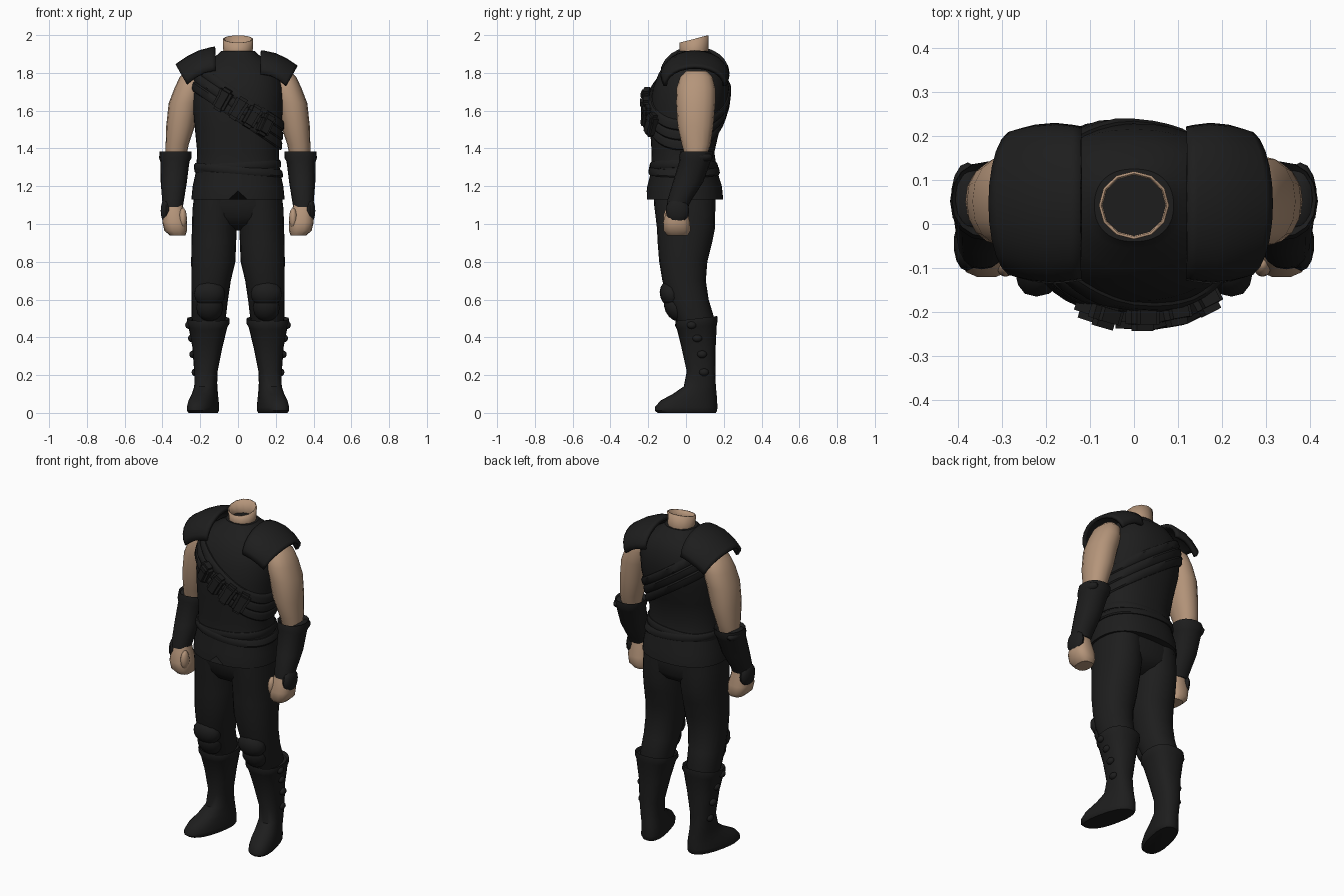
import bpy, bmesh, math
from mathutils import Vector, Matrix

if "Cube" in bpy.data.objects:
    bpy.data.objects.remove(bpy.data.objects["Cube"])


def material(name, rgb):
    m = bpy.data.materials.new(name)
    m.diffuse_color = (*rgb, 1)
    m.use_nodes = True
    m.node_tree.nodes["Principled BSDF"].inputs["Base Color"].default_value = m.diffuse_color
    return m


DARK = material("charcoal cloth", (0.0125, 0.0125, 0.0125))
SKIN = material("tan skin", (0.46, 0.30, 0.195))


def finish(bm, name, mat, mirror=False, angle=40):
    bmesh.ops.recalc_face_normals(bm, faces=bm.faces)
    me = bpy.data.meshes.new(name)
    bm.to_mesh(me)
    bm.free()
    me.materials.append(mat)
    me.shade_smooth()
    me.set_sharp_from_angle(angle=math.radians(angle))
    ob = bpy.data.objects.new(name, me)
    bpy.context.collection.objects.link(ob)
    if mirror:
        ob.modifiers.new("mirror", 'MIRROR').use_mirror_merge = False
    return ob


def unit(t, e):
    c, s = math.cos(t), math.sin(t)
    return (math.copysign(abs(c) ** (2 / e), c), math.copysign(abs(s) ** (2 / e), s))


def loft(name, rings, mat, n=20, e=2.2, mirror=False, caps=True, tweak=None):
    """Rings are (z, centre x, half width, front y, back y)."""
    bm = bmesh.new()
    rows = []
    for z, cx, rx, y0, y1 in rings:
        row = []
        for i in range(n):
            a, b = unit(2 * math.pi * i / n, e)
            p = Vector((cx + rx * a, (y0 + y1) / 2 + (y1 - y0) / 2 * b, z))
            row.append(bm.verts.new(tweak(p) if tweak else p))
        rows.append(row)
    for r, s in zip(rows, rows[1:]):
        for i in range(n):
            j = (i + 1) % n
            bm.faces.new((r[i], r[j], s[j], s[i]))
    if caps:
        bm.faces.new(rows[0])
        bm.faces.new(rows[-1])
    return finish(bm, name, mat, mirror)


def ball(name, c, r, mat, tilt=0.0):
    bm = bmesh.new()
    bmesh.ops.create_uvsphere(bm, u_segments=14, v_segments=8, radius=1)
    bm.transform(Matrix.Translation(c) @ Matrix.Rotation(tilt, 4, 'X') @ Matrix.Diagonal((*r, 1)))
    return finish(bm, name, mat, True)


# Vest body
TORSO = [(1.13, 0, .247, -.208, .197), (1.2, 0, .24, -.205, .19), (1.28, 0, .222, -.185, .165),
         (1.38, 0, .216, -.182, .15), (1.5, 0, .228, -.19, .178), (1.62, 0, .24, -.19, .217),
         (1.72, 0, .24, -.175, .228), (1.8, 0, .22, -.143, .215), (1.86, 0, .165, -.1, .185),
         (1.895, 0, .11, -.055, .145), (1.915, 0, .09, -.04, .125)]


def hem_notch(p):
    if p.z < 1.14 and p.y < 0 and abs(p.x) < .02:
        p.z += .045
    return p


loft("vest", TORSO, DARK, n=40, e=2.3, tweak=hem_notch)


def torso_point(t, z0, slope, out=0.0):
    """Point on the vest at angle t, on the plane z = z0 + slope * x."""
    a, b = unit(t, 2.3)
    z = z0
    for _ in range(8):
        for lo, hi in zip(TORSO, TORSO[1:]):
            if lo[0] <= z <= hi[0]:
                break
        k = min(1, max(0, (z - lo[0]) / (hi[0] - lo[0])))
        rx, y0, y1 = [lo[q] + (hi[q] - lo[q]) * k for q in (2, 3, 4)]
        p = Vector(((rx + out) * a, (y0 + y1) / 2 + ((y1 - y0) / 2 + out) * b, z))
        z = (z + z0 + slope * p.x) / 2
    return p


# Straps that wrap the vest
def band(name, z0, slope, half, thick, n=48):
    bm = bmesh.new()
    prof = [(-half, -.012), (-half, thick * .5), (-half * .6, thick), (half * .6, thick),
            (half, thick * .5), (half, -.012)]
    rows = [[bm.verts.new(torso_point(2 * math.pi * i / n, z0 + h, slope, o)) for h, o in prof]
            for i in range(n)]
    for i in range(n):
        r, s = rows[i], rows[(i + 1) % n]
        for k in range(6):
            m = (k + 1) % 6
            bm.faces.new((r[k], r[m], s[m], s[k]))
    finish(bm, name, DARK)


for i, dz in enumerate((-.055, 0, .055)):
    band(f"bandolier_strap_{i}", 1.625 + dz, -.68, .028, .014)
band("belt_upper", 1.305, .06, .02, .008)
band("belt_lower", 1.285, -.08, .02, .012)

# Pouches along the bandolier
for i, x in enumerate((-.075, 0, .07, .14)):
    t = -math.pi / 2 + math.copysign(math.asin((abs(x) / .24) ** 1.15), x)
    p = torso_point(t, 1.61, -.6, .012)
    along = torso_point(t + .06, 1.61, -.6, .012) - torso_point(t - .06, 1.61, -.6, .012)
    along.normalize()
    out = Vector((p.x * .8, -.19, 0))
    out = (out - along * out.dot(along)).normalized()
    up = out.cross(along)
    frame = Matrix((along, out, up)).transposed().to_4x4()
    bm = bmesh.new()
    for size, off in (((.07, .056, .125), (0, .008, 0)), ((.074, .062, .055), (0, .01, .038))):
        part = bmesh.ops.create_cube(bm, size=1)["verts"]
        m = Matrix.Translation(p) @ frame @ Matrix.Translation(off) @ Matrix.Diagonal((*size, 1))
        bmesh.ops.transform(bm, matrix=m, verts=part)
    bmesh.ops.bevel(bm, geom=bm.edges[:], offset=.015, segments=2, affect='EDGES')
    finish(bm, f"pouch_{i}", DARK)


# Curved shoulder guards, saddled over each shoulder
def shoulder_guard(name, side, lift, reach):
    bm = bmesh.new()
    rows = []
    for k in (0, .12, .4, .7, .92, 1):
        row = []
        for i in range(13):
            t = math.radians(-92 + 184 * i / 12)
            c, s = math.cos(t), math.sin(t)
            x = .12 + reach * k - .055 * k * (1 - c)
            z = 1.795 - .06 * k + (.115 - .02 * k) * max(c, -.2) + lift * (1 - k * .6)
            z += .018 * math.sin(math.pi * k)
            y = .047 + (.165 + .012 * math.sin(math.pi * k) - .008 * k) * s
            row.append(bm.verts.new((side * x, y, z)))
        rows.append(row)
    for r, s in zip(rows, rows[1:]):
        for i in range(12):
            bm.faces.new((r[i], r[i + 1], s[i + 1], s[i]))
    ob = finish(bm, name, DARK)
    mod = ob.modifiers.new("thickness", 'SOLIDIFY')
    mod.thickness, mod.offset = .02, 0


shoulder_guard("shoulder_guard_left", 1, 0, .19)
shoulder_guard("shoulder_guard_right", -1, .02, .205)


# Neck, an open tube cut at a slant
def neck_slant(p):
    if p.z > 1.95:
        p.z += .25 * (p.y - .045)
    return p


neck = loft("neck", [(1.86, 0, .083, -.04, .125), (1.92, 0, .078, -.033, .118), (1.98, 0, .08, -.035, .12)],
            SKIN, n=12, e=2, caps=False, tweak=neck_slant)
mod = neck.modifiers.new("thickness", 'SOLIDIFY')
mod.thickness = .006

# Arms, bracers and fists
loft("upper_arm", [(1.81, .235, .04, .0, .11), (1.78, .243, .065, -.03, .14), (1.72, .258, .078, -.05, .155),
                   (1.64, .285, .082, -.052, .155), (1.52, .304, .076, -.045, .145),
                   (1.42, .322, .061, -.022, .13), (1.36, .328, .055, -.005, .11)], SKIN, 16, mirror=True)
loft("bracer", [(1.365, .33, .068, -.015, .125), (1.385, .33, .084, -.03, .142), (1.35, .332, .086, -.038, .142),
                (1.33, .334, .077, -.036, .13), (1.22, .34, .069, -.07, .09), (1.12, .344, .057, -.1, .025),
                (1.09, .346, .054, -.103, .012)], DARK, 16, mirror=True)
loft("fist", [(1.13, .343, .045, -.085, 0), (1.07, .34, .054, -.105, .008), (1.01, .335, .066, -.122, .022),
              (.965, .33, .06, -.12, .026), (.94, .32, .042, -.1, .01)], SKIN, 14, 2.6, mirror=True)
ball("thumb", (.292, -.09, 1.03), (.022, .03, .055), SKIN)
ball("hand_guard", (.38, -.045, 1.07), (.03, .062, .068), DARK)
ball("elbow_guard", (.378, .06, 1.355), (.038, .08, .03), DARK)

# Trousers
loft("trouser_seat", [(.965, 0, .04, -.05, .06), (1.0, 0, .14, -.125, .125), (1.04, 0, .225, -.15, .15),
                      (1.1, 0, .238, -.17, .155), (1.2, 0, .22, -.17, .155)], DARK, 28, 2.6)
loft("trouser_leg", [(1.2, .115, .11, -.172, .155), (1.08, .122, .119, -.166, .155), (.98, .125, .119, -.154, .154),
                     (.9, .128, .118, -.15, .138), (.8, .131, .117, -.142, .113), (.7, .142, .104, -.125, .105),
                     (.6, .149, .096, -.1, .12), (.5, .155, .09, -.055, .15), (.44, .157, .08, -.03, .14)],
     DARK, 20, mirror=True)
ball("knee_pad", (.15, -.08, .63), (.084, .058, .072), DARK, .3)
ball("shin_pad", (.15, -.055, .56), (.072, .058, .08), DARK, .45)


# Boots with toes turned out
def splay(p):
    p.x -= .22 * (p.y - .08) * max(0, min(1, (.2 - p.z) / .12))
    if p.z > .43:
        p.z += .12 * (p.y - .06)
    return p


loft("boot", [(.485, .158, .1, -.05, .155), (.5, .158, .112, -.055, .165), (.475, .158, .114, -.058, .168),
              (.455, .159, .103, -.048, .163), (.35, .162, .08, -.025, .157), (.22, .17, .062, .004, .155),
              (.14, .17, .06, -.012, .158), (.1, .169, .064, -.07, .162), (.065, .168, .07, -.135, .165),
              (.03, .168, .074, -.165, .166), (.012, .168, .074, -.165, .165), (0, .168, .066, -.15, .158)],
     DARK, 20, 2.4, mirror=True, tweak=splay)
for i, (x, y, z) in enumerate(((.262, .03, .465), (.247, .06, .395), (.24, .085, .31), (.228, .095, .215))):
    ball(f"boot_buckle_{i}", (x, y, z), (.018, .026, .02), DARK)
